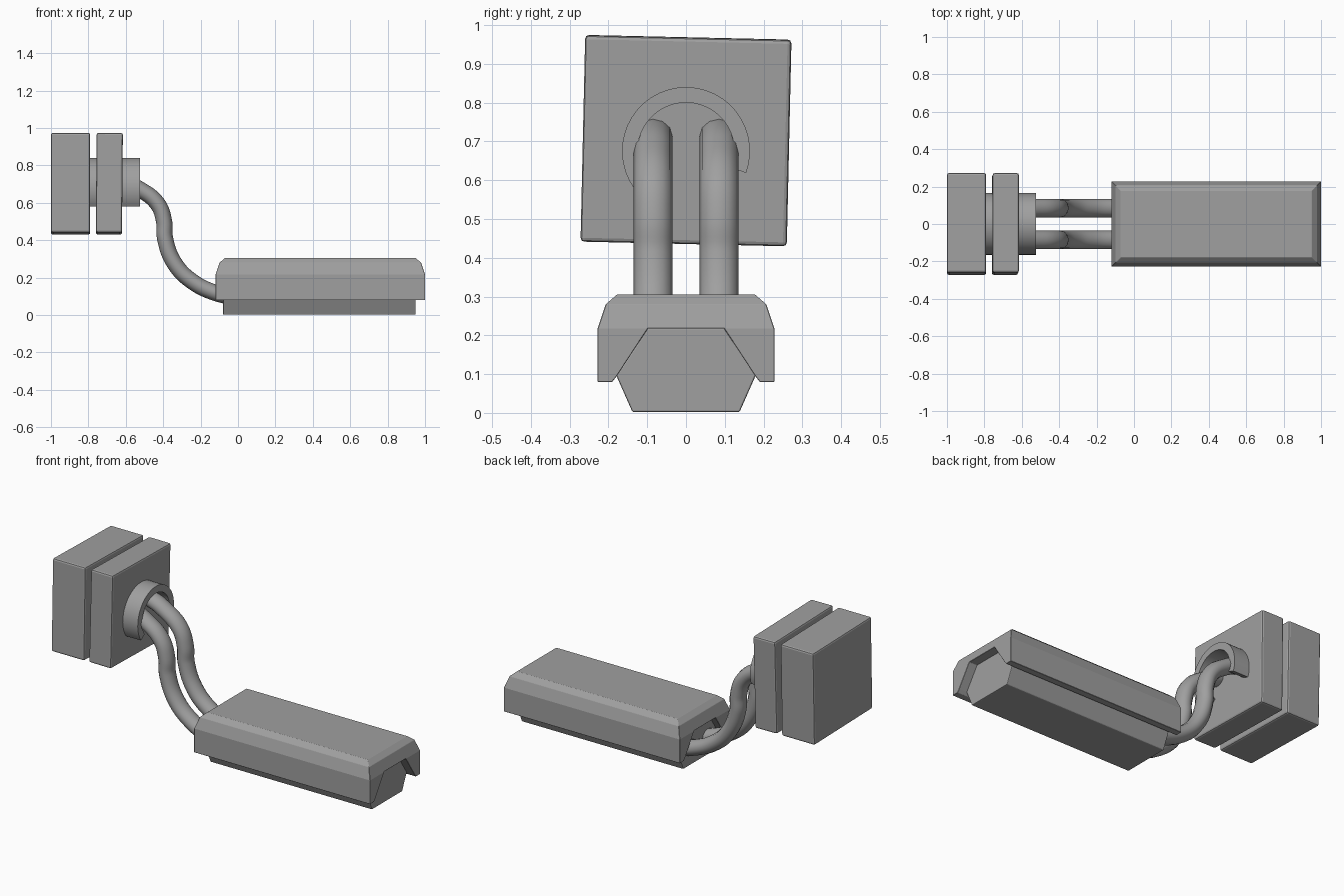
import bpy, bmesh
from math import radians, cos, sin

cube = bpy.data.objects.get("Cube")
if cube:
    bpy.data.objects.remove(cube, do_unlink=True)

grey = bpy.data.materials.new("mid grey")
grey.use_nodes = True
grey.diffuse_color = (0.35, 0.35, 0.35, 1)
grey.node_tree.nodes["Principled BSDF"].inputs["Base Color"].default_value = (0.35, 0.35, 0.35, 1)


def finish(name, bm, bevel=0, smooth=False):
    bmesh.ops.recalc_face_normals(bm, faces=bm.faces)
    mesh = bpy.data.meshes.new(name)
    bm.to_mesh(mesh)
    bm.free()
    ob = bpy.data.objects.new(name, mesh)
    bpy.context.collection.objects.link(ob)
    mesh.materials.append(grey)
    if bevel:
        mod = ob.modifiers.new("soft edges", "BEVEL")
        mod.width, mod.segments = bevel, 2
        mod.limit_method, mod.angle_limit = "ANGLE", radians(30)
    if smooth:
        bpy.ops.object.select_all(action="DESELECT")
        ob.select_set(True)
        bpy.context.view_layer.objects.active = ob
        bpy.ops.object.shade_smooth_by_angle(angle=radians(35))
    return ob


def loft(rings):
    """Join equal-length rings of points and cap both ends."""
    bm = bmesh.new()
    loops = [[bm.verts.new(p) for p in ring] for ring in rings]
    for a, b in zip(loops, loops[1:]):
        for i in range(len(a)):
            j = (i + 1) % len(a)
            bm.faces.new((a[i], a[j], b[j], b[i]))
    bm.faces.new(loops[0])
    bm.faces.new(loops[-1])
    return bm


def prism(profile, x0, x1):
    """Extrude a y-z profile along x."""
    return loft([[(x, y, z) for y, z in profile] for x in (x0, x1)])


def mirrored(half):
    return half + [(-y, z) for y, z in reversed(half)]


def rectangle(inset, z):
    x0, x1, y = -0.12 + inset, 1 - inset, 0.228 - inset
    return [(x0, -y, z), (x1, -y, z), (x1, y, z), (x0, y, z)]


# Housing: chamfered block with a channel cut along its underside
housing = finish("housing", loft([rectangle(i, z) for i, z in
                 ((0, 0.08), (0, 0.217), (0.021, 0.28), (0.05, 0.305))]))
cutter = finish("channel_cutter", prism(mirrored(
    [(0.19, 0.05), (0.19, 0.08), (0.177, 0.097), (0.098, 0.218)]), -0.2, 1.1))
cutter.hide_render = True
cut = housing.modifiers.new("channel", "BOOLEAN")
cut.operation, cut.object, cut.solver = "DIFFERENCE", cutter, "EXACT"
bpy.context.view_layer.objects.active = housing
bpy.ops.object.modifier_apply(modifier=cut.name)
bpy.data.objects.remove(cutter, do_unlink=True)
edge = housing.modifiers.new("soft edges", "BEVEL")
edge.width, edge.segments, edge.limit_method = 0.003, 1, "ANGLE"

# Core bar seated in the channel
finish("core_bar", prism(mirrored([(0.138, 0.002), (0.18, 0.097), (0.098, 0.219)]),
                         -0.08, 0.95), bevel=0.004)

# Two square end plates, slightly twisted
for name, x0, x1, lean in (("outer_plate", -1, -0.79, 0), ("inner_plate", -0.758, -0.618, 0.5)):
    h = 0.266
    ob = finish(name, prism([(-h, -h), (h, -h), (h, h), (-h, h)],
                            (x0 - x1) / 2, (x1 - x0) / 2), bevel=0.01)
    ob.location = ((x0 + x1) / 2, 0, 0.702)
    ob.rotation_euler = (radians(-1.3), radians(lean), 0)

# Open collar: an arched band joining the plates
arc = [radians(-20 + 235 * i / 28) for i in range(29)]
band = [[(x, r * cos(a), 0.675 + r * sin(a))
         for x, r in ((-0.82, 0.165), (-0.523, 0.165), (-0.523, 0.125), (-0.82, 0.125))]
        for a in arc]
finish("collar", loft(band), smooth=True)

# Pair of bent pipes between the collar and the housing
path = [(-0.66, 0.722), (-0.6, 0.708), (-0.53, 0.675), (-0.43, 0.595), (-0.395, 0.5),
        (-0.39, 0.41), (-0.335, 0.27), (-0.235, 0.173), (-0.12, 0.118), (-0.05, 0.1)]
for name, y in (("left_pipe", 0.085), ("right_pipe", -0.085)):
    curve = bpy.data.curves.new(name, "CURVE")
    curve.dimensions = "3D"
    curve.bevel_depth, curve.bevel_resolution = 0.043, 4
    curve.resolution_u, curve.use_fill_caps = 6, True
    spline = curve.splines.new("BEZIER")
    spline.bezier_points.add(len(path) - 1)
    for point, (x, z) in zip(spline.bezier_points, path):
        point.co = (x, 0, z)
        point.handle_left_type = point.handle_right_type = "AUTO"
    spline.use_smooth = True
    curve.materials.append(grey)
    pipe = bpy.data.objects.new(name, curve)
    pipe.location.y = y
    pipe.scale.y = 1.16
    bpy.context.collection.objects.link(pipe)
